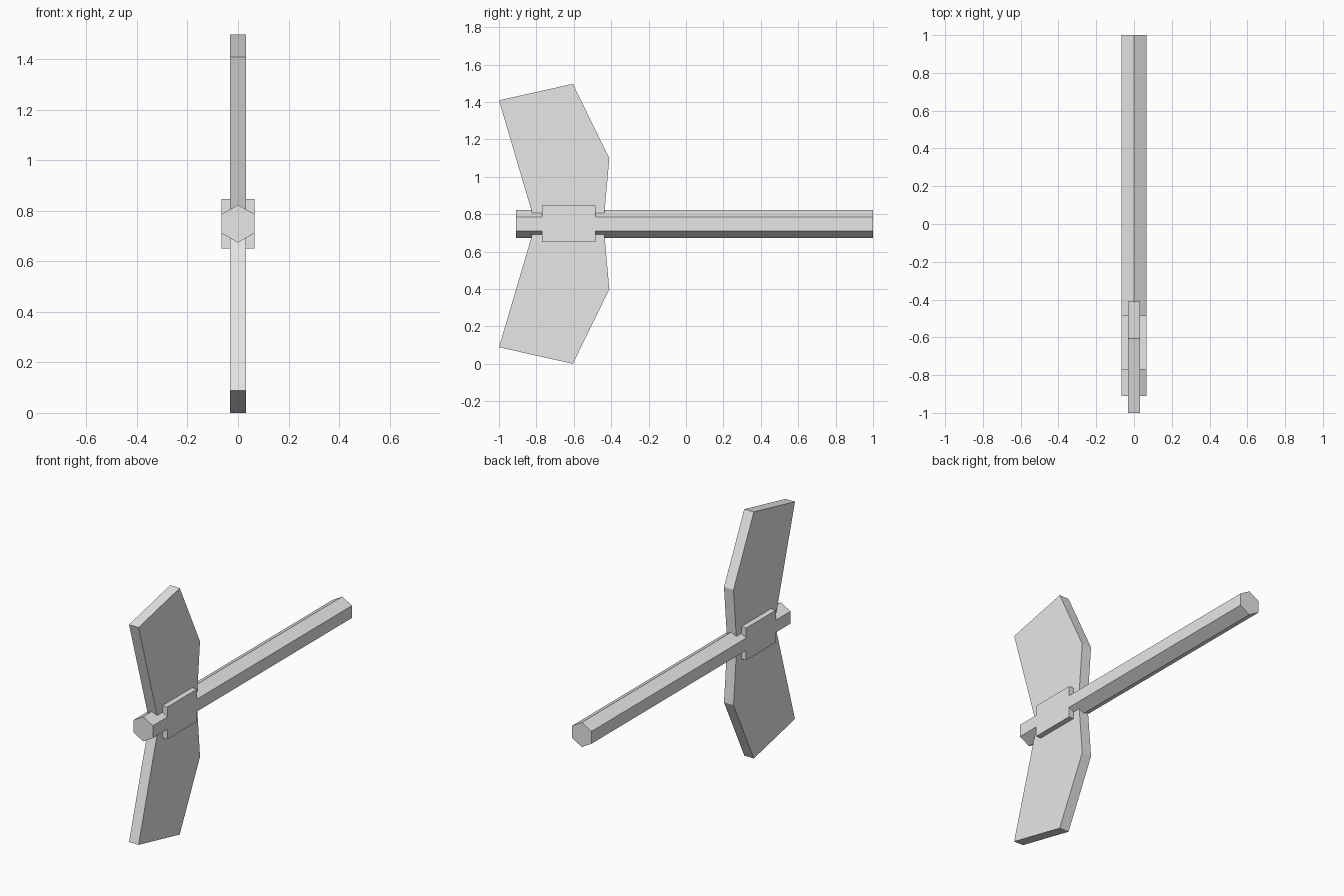
import bpy, bmesh, math

if "Cube" in bpy.data.objects:
    bpy.data.objects.remove(bpy.data.objects["Cube"])

ZC = 0.7485  # height of the handle axis

grey = bpy.data.materials.new("light grey")
grey.diffuse_color = (0.8, 0.8, 0.8, 1)
grey.use_nodes = True
grey.node_tree.nodes["Principled BSDF"].inputs["Base Color"].default_value = grey.diffuse_color


def extrude_profile(name, profile, start, depth):
    """Extrude a closed 3D outline from an offset 'start' along 'depth'."""
    bm = bmesh.new()
    verts = [bm.verts.new([p[i] + start[i] for i in range(3)]) for p in profile]
    face = bm.faces.new(verts)
    new = bmesh.ops.extrude_face_region(bm, geom=[face])["geom"]
    bmesh.ops.translate(bm, vec=depth,
                        verts=[g for g in new if isinstance(g, bmesh.types.BMVert)])
    bmesh.ops.recalc_face_normals(bm, faces=bm.faces)
    mesh = bpy.data.meshes.new(name)
    bm.to_mesh(mesh)
    bm.free()
    mesh.materials.append(grey)
    obj = bpy.data.objects.new(name, mesh)
    bpy.context.collection.objects.link(obj)
    return obj


# Hexagonal handle, corner up, running front to back
hexagon = [(0.075 * math.sin(i * math.pi / 3), 0,
            ZC + 0.075 * math.cos(i * math.pi / 3)) for i in range(6)]
extrude_profile("handle", hexagon, (0, -0.91, 0), (0, 1.91, 0))

# Collar block holding the blades, flush with the handle sides
W = 0.075 * math.cos(math.pi / 6)
collar = [(0, y, ZC + z) for y, z in
          ((-0.77, -0.098), (-0.485, -0.098), (-0.485, 0.098), (-0.77, 0.098))]
extrude_profile("collar", collar, (-W, 0, 0), (2 * W, 0, 0))

# Upper and lower blades, mirrored about the handle axis
outline = [(-0.82, 0.05), (-1.0, 0.66), (-0.605, 0.7485), (-0.41, 0.35), (-0.437, 0.05)]
for name, side in (("upper_blade", 1), ("lower_blade", -1)):
    extrude_profile(name, [(0, y, ZC + side * z) for y, z in outline],
                    (-0.032, 0, 0), (0.064, 0, 0))
